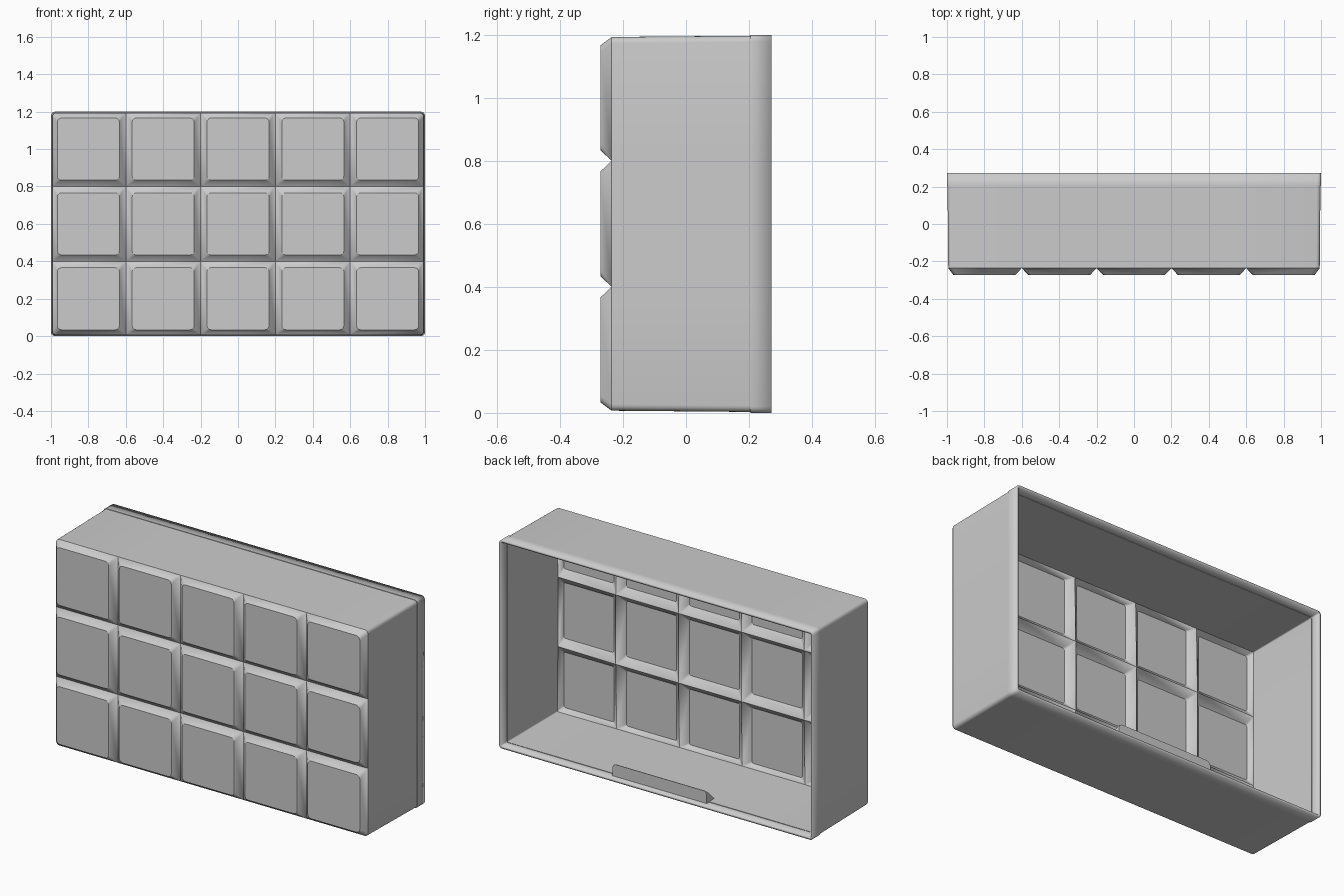
import bpy, bmesh, math

cube = bpy.data.objects.get("Cube")
if cube:
    bpy.data.objects.remove(cube, do_unlink=True)

COLS, ROWS, PITCH = 5, 3, 0.4
HALF_W, HALF_H = 1.0, 0.6
FRONT, GROOVE, STEP, BACK = -0.272, -0.236, 0.205, 0.272
DRAFT = 0.007      # inward taper of the walls at the front
WALL = 0.014
SEG = 4            # segments in each rounded corner

grey = bpy.data.materials.new("grey_plastic")
grey.use_nodes = True
grey.diffuse_color = (0.6, 0.6, 0.6, 1)
grey.node_tree.nodes["Principled BSDF"].inputs["Base Color"].default_value = (0.6, 0.6, 0.6, 1)


def add_object(name, bm):
    bmesh.ops.recalc_face_normals(bm, faces=bm.faces)
    mesh = bpy.data.meshes.new(name)
    bm.to_mesh(mesh)
    bm.free()
    mesh.materials.append(grey)
    obj = bpy.data.objects.new(name, mesh)
    bpy.context.collection.objects.link(obj)
    bpy.ops.object.select_all(action='DESELECT')
    obj.select_set(True)
    bpy.context.view_layer.objects.active = obj
    bpy.ops.object.shade_smooth_by_angle(angle=math.radians(30))
    return obj


def rounded_ring(bm, x0, x1, z0, z1, y, radii):
    """Rectangle facing the front, with its own radius for each corner."""
    corners = [(x1, z1, -1, -1), (x0, z1, 1, -1), (x0, z0, 1, 1), (x1, z0, -1, 1)]
    ring = []
    for k, (cx, cz, sx, sz) in enumerate(corners):
        r = radii[k]
        for i in range(SEG + 1):
            a = math.pi / 2 * (k + i / SEG)
            ring.append(bm.verts.new((cx + sx * r + r * math.cos(a), y,
                                      cz + sz * r + r * math.sin(a))))
    return ring


def bridge(bm, a, b):
    n = len(a)
    for i in range(n):
        j = (i + 1) % n
        bm.faces.new((a[i], a[j], b[j], b[i]))


# Front panel: raised tiles separated by V grooves
bm = bmesh.new()
for c in range(COLS):
    for r in range(ROWS):
        x = (c - (COLS - 1) / 2) * PITCH
        z = (r - (ROWS - 1) / 2) * PITCH
        left, right, low, high = c == 0, c == COLS - 1, r == 0, r == ROWS - 1
        h = PITCH / 2
        radii = [0.02 * both for both in
                 (right and high, left and high, left and low, right and low)]
        base = rounded_ring(bm, x - h + DRAFT * left, x + h - DRAFT * right,
                            z - h + DRAFT * low, z + h - DRAFT * high, GROOVE, radii)
        flat = rounded_ring(bm, x - 0.166, x + 0.166, z - 0.166, z + 0.166,
                            FRONT, [0.022] * 4)
        bridge(bm, base, flat)
        bm.faces.new(flat)
bmesh.ops.remove_doubles(bm, verts=bm.verts, dist=0.0005)

# Side walls: drafted, with a slightly wider rim band at the open back
for y, half_w, half_h in ((STEP, HALF_W - 0.003, HALF_H - 0.003),
                          (STEP, HALF_W, HALF_H), (BACK, HALF_W, HALF_H)):
    rim = [e for e in bm.edges if e.is_boundary]
    out = bmesh.ops.extrude_edge_only(bm, edges=rim)["geom"]
    verts = [v for v in out if isinstance(v, bmesh.types.BMVert)]
    sx = half_w / max(v.co.x for v in verts)
    sz = half_h / max(v.co.z for v in verts)
    for v in verts:
        v.co = (v.co.x * sx, y, v.co.z * sz)
for v in bm.verts:
    v.co.z += HALF_H
shell = add_object("tiled_open_box", bm)
solid = shell.modifiers.new("wall_thickness", 'SOLIDIFY')
solid.thickness = WALL
solid.offset = -1
solid.use_even_offset = True

# Wedge tab on the inside of the floor near the open back
bm = bmesh.new()
HEIGHT, DEPTH, TAB_Y = 0.075, 0.075, 0.24
outline = [(-0.3, 0), (0.3, 0), (0.3, 0.055), (0.294, 0.069), (0.28, HEIGHT),
           (-0.28, HEIGHT), (-0.294, 0.069), (-0.3, 0.055)]
back = [bm.verts.new((x, TAB_Y, z + 0.008)) for x, z in outline]
slope = [bm.verts.new((x, TAB_Y - 0.004 - DEPTH * (1 - z / HEIGHT), z + 0.008))
         for x, z in outline]
bridge(bm, back, slope)
bm.faces.new(back)
bm.faces.new(slope)
add_object("floor_tab", bm)
